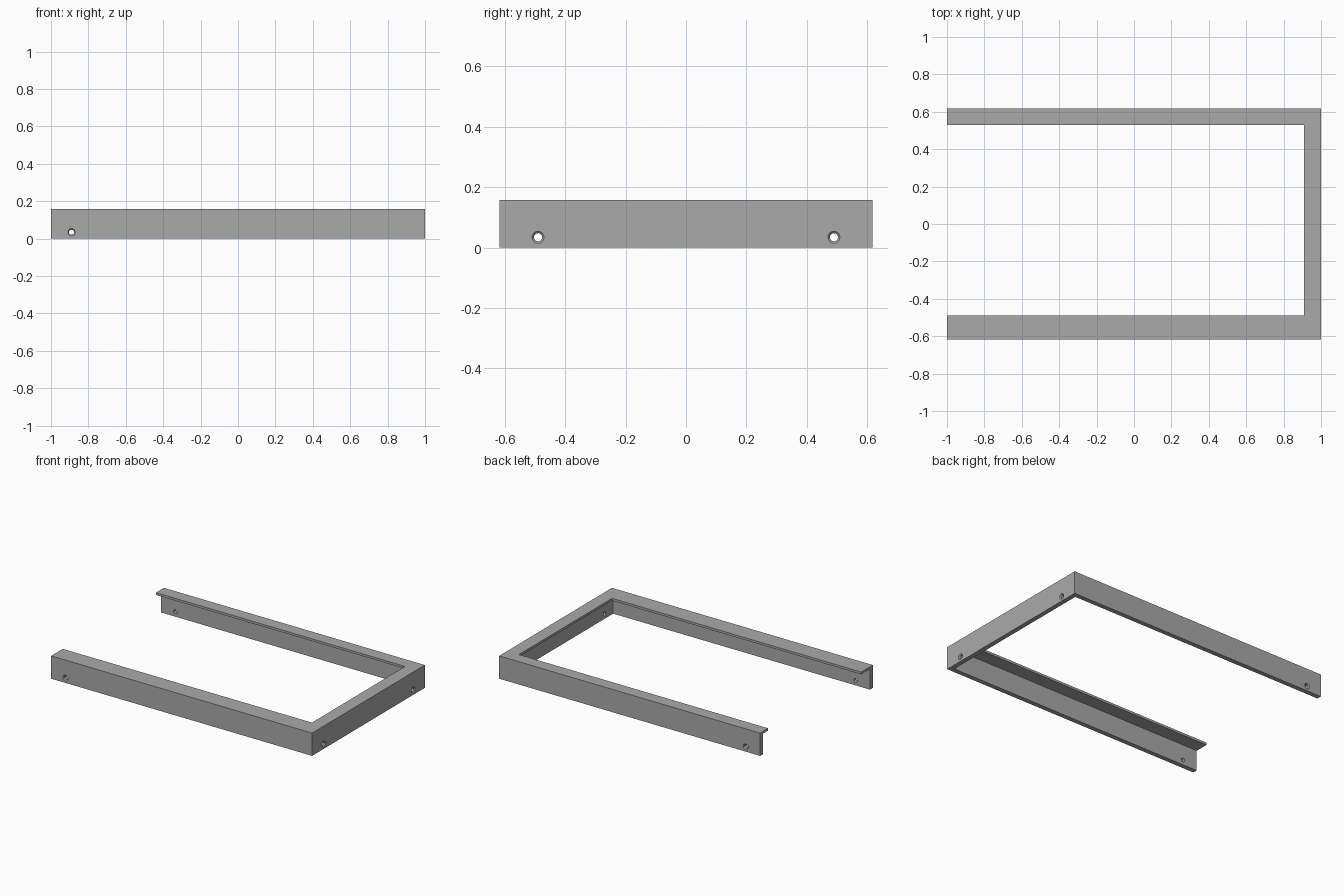
import bpy, bmesh
from math import pi
from mathutils import Matrix, Vector

cube = bpy.data.objects.get("Cube")
if cube:
    bpy.data.objects.remove(cube, do_unlink=True)

X, Y, H = 1.0, 0.617, 0.158      # half length, half width, height
WALL, FLANGE = 0.032, 0.016      # wall and flange thickness
HOLE_Z, HOLE_R, SINK_R = 0.034, 0.0135, 0.02

grey = bpy.data.materials.new("grey")
grey.use_nodes = True
colour = (0.40, 0.40, 0.40, 1)
grey.diffuse_color = colour
grey.node_tree.nodes["Principled BSDF"].inputs["Base Color"].default_value = colour


def make_object(name, bm):
    bmesh.ops.recalc_face_normals(bm, faces=bm.faces)
    mesh = bpy.data.meshes.new(name)
    bm.to_mesh(mesh)
    bm.free()
    mesh.materials.append(grey)
    obj = bpy.data.objects.new(name, mesh)
    bpy.context.collection.objects.link(obj)
    return obj


def prism(name, outline, z0, z1):
    bm = bmesh.new()
    face = bm.faces.new([bm.verts.new((x, y, z0)) for x, y in outline])
    top = bmesh.ops.extrude_face_region(bm, geom=[face])["geom"]
    verts = [v for v in top if isinstance(v, bmesh.types.BMVert)]
    bmesh.ops.translate(bm, verts=verts, vec=(0, 0, z1 - z0))
    return make_object(name, bm)


def countersink(name, position, outward):
    """Lathed drill: a shaft that widens to the countersink at the outer face."""
    bm = bmesh.new()
    depth = SINK_R - HOLE_R
    rings = []
    for z, r in ((-0.06, HOLE_R), (-depth, HOLE_R), (0, SINK_R), (0.02, SINK_R)):
        ring = bmesh.ops.create_circle(bm, segments=16, radius=r)["verts"]
        bmesh.ops.translate(bm, verts=ring, vec=(0, 0, z))
        rings.append(ring)
    for a, b in zip(rings, rings[1:]):
        for i in range(len(a)):
            j = (i + 1) % len(a)
            bm.faces.new((a[i], a[j], b[j], b[i]))
    bm.faces.new(rings[0])
    bm.faces.new(rings[-1])
    turn = Vector(outward).to_track_quat('Z', 'Y').to_matrix().to_4x4()
    bm.transform(Matrix.Translation(position) @ turn)
    return make_object(name, bm)


# Three-sided frame: the outline follows the top flange
frame = prism("angle_frame", [
    (-X, -Y), (X, -Y), (X, Y), (-X, Y),
    (-X, 0.53), (0.91, 0.53), (0.91, -0.49), (-X, -0.49)], 0, H)

# Hollow below the flange leaves the thin outer walls
inner = Y - WALL
cutters = [prism("hollow_cutter", [
    (-1.1, -inner), (X - WALL, -inner), (X - WALL, inner), (-1.1, inner)],
    -0.1, H - FLANGE)]

# Countersunk screw holes: one per long arm, two in the end wall
for side in (-1, 1):
    cutters.append(countersink("arm_hole_cutter", (-0.89, side * Y, HOLE_Z), (0, side, 0)))
    cutters.append(countersink("end_hole_cutter", (X, side * 0.49, HOLE_Z), (1, 0, 0)))

for cutter in cutters:
    cutter.hide_render = True
    cutter.hide_viewport = True
    cutter.display_type = 'WIRE'
    cut = frame.modifiers.new(cutter.name, 'BOOLEAN')
    cut.operation = 'DIFFERENCE'
    cut.solver = 'EXACT'
    cut.object = cutter

# Bake the cuts and drop the helpers
bpy.context.view_layer.update()
graph = bpy.context.evaluated_depsgraph_get()
baked = bpy.data.meshes.new_from_object(frame.evaluated_get(graph))
frame.modifiers.clear()
frame.data = baked
for cutter in cutters:
    bpy.data.objects.remove(cutter, do_unlink=True)

bpy.context.view_layer.objects.active = frame
frame.select_set(True)
bpy.ops.object.shade_smooth_by_angle(angle=pi / 6)
